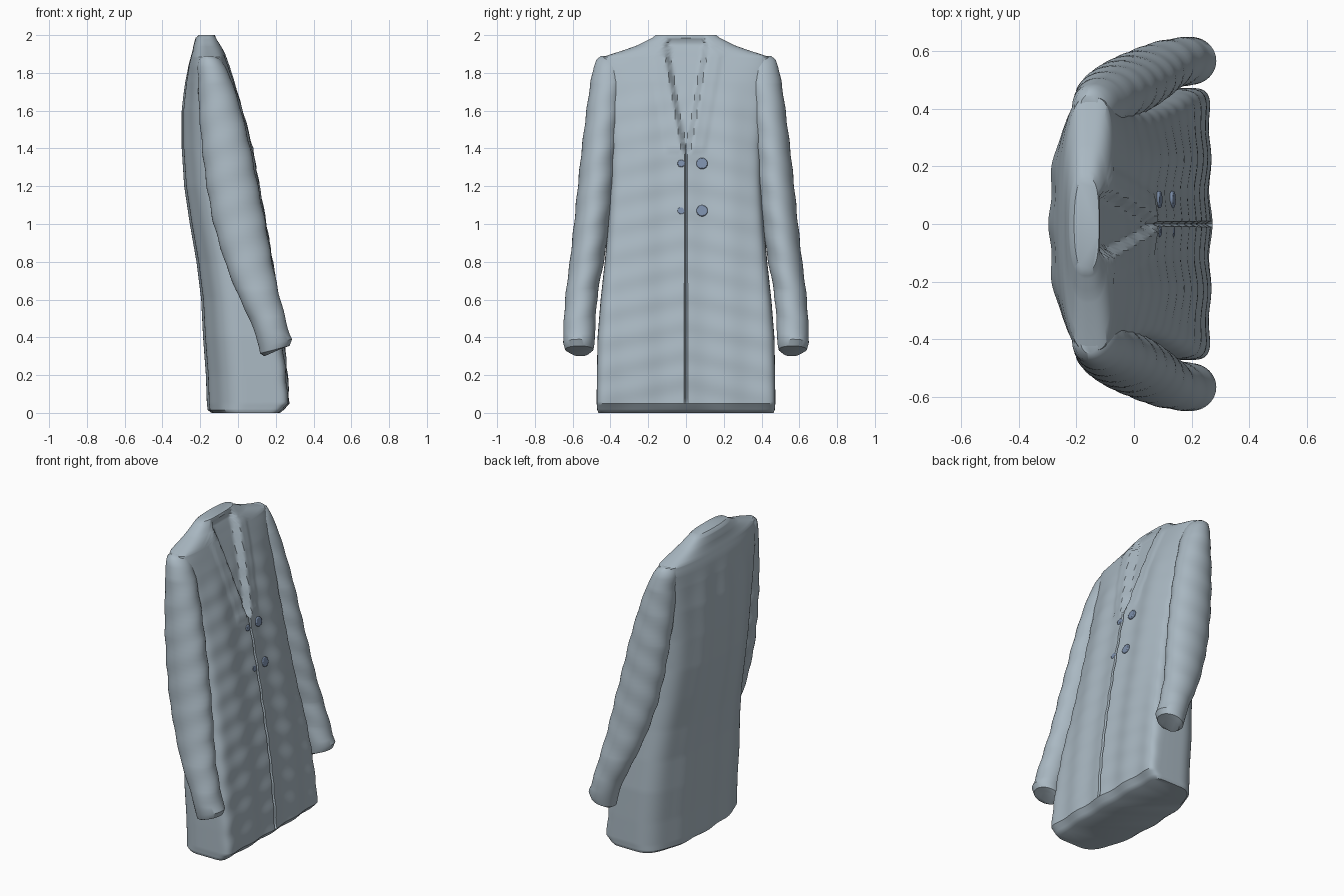
import bpy, bmesh
from math import sin, cos, pi
from mathutils import Vector

if "Cube" in bpy.data.objects:
    bpy.data.objects.remove(bpy.data.objects["Cube"])


def material(name, color):
    m = bpy.data.materials.new(name)
    m.diffuse_color = color
    m.use_nodes = True
    m.node_tree.nodes["Principled BSDF"].inputs["Base Color"].default_value = m.diffuse_color
    return m


cloth = material("blue_grey_cloth", (0.40, 0.48, 0.54, 1))
dark = material("dark_blue", (0.20, 0.27, 0.40, 1))


def sample(keys, z):
    """Interpolate key rows (z, a, b, ...) at height z."""
    if z <= keys[0][0]:
        return keys[0][1:]
    for a, b in zip(keys, keys[1:]):
        if z <= b[0]:
            t = (z - a[0]) / (b[0] - a[0])
            return [p + (q - p) * t for p, q in zip(a[1:], b[1:])]
    return keys[-1][1:]


def step(v):
    v = min(1, max(0, v))
    return v * v * (3 - 2 * v)


def loft(name, rings, mat):
    bm = bmesh.new()
    loops = [[bm.verts.new(p) for p in r] for r in rings]
    n = len(loops[0])
    for a, b in zip(loops, loops[1:]):
        for i in range(n):
            j = (i + 1) % n
            bm.faces.new((a[i], a[j], b[j], b[i]))
    bm.faces.new(loops[0])
    bm.faces.new(loops[-1])
    bmesh.ops.recalc_face_normals(bm, faces=bm.faces[:])
    me = bpy.data.meshes.new(name)
    bm.to_mesh(me)
    bm.free()
    ob = bpy.data.objects.new(name, me)
    bpy.context.collection.objects.link(ob)
    me.materials.append(mat)
    return ob


# Body profile: z, back x, front x, half width, front squareness
BODY = [(0.0, -0.135, 0.215, 0.463, 12), (0.015, -0.155, 0.235, 0.47, 12),
        (0.05, -0.16, 0.266, 0.473, 12), (0.2, -0.165, 0.258, 0.472, 10),
        (0.4, -0.18, 0.238, 0.468, 8), (0.6, -0.19, 0.212, 0.452, 7),
        (0.8, -0.215, 0.18, 0.43, 6), (1.0, -0.25, 0.146, 0.412, 6),
        (1.2, -0.28, 0.11, 0.40, 6), (1.4, -0.293, 0.072, 0.40, 5),
        (1.6, -0.293, 0.022, 0.415, 4.5), (1.75, -0.277, -0.022, 0.435, 4),
        (1.84, -0.262, -0.052, 0.45, 4), (1.885, -0.25, -0.068, 0.44, 4),
        (1.92, -0.24, -0.08, 0.33, 3.5), (1.945, -0.236, -0.09, 0.26, 3),
        (1.985, -0.225, -0.11, 0.18, 3), (2.0, -0.208, -0.122, 0.16, 3)]
HALF = 90


def front_detail(y, z):
    """Centre slit, neck opening, raised lapels and cloth folds."""
    a = abs(y)
    fade = step((1.85 - z) / 0.3)
    d = fade * (0.005 * cos(a * 28) + 0.0025 * sin(z * 42 + 9 * a))
    if 0.05 < z < 1.42 and a < 0.004:
        d -= 0.02
    if z >= 1.4:
        edge = 0.012 + 0.085 * (z - 1.4) / 0.5
        d -= 0.034 * step((edge + 0.015 - a) / 0.03) * step((2.0 - z) / 0.05)
        d += 0.006 * step((a - edge) / 0.02) * step((edge + 0.1 - a) / 0.02) * step((1.95 - z) / 0.05)
    return d


def body_ring(z):
    xb, xf, w, n = sample(BODY, z)
    xm = xb + (xf - xb) * 0.5
    pts = []
    for i in range(HALF + 1):
        s = sin(-pi / 2 + pi * i / HALF)
        if abs(i - HALF // 2) == 1:
            s *= 0.6
        bulge = max(0, 1 - abs(s) ** n) ** (1 / n)
        pts.append((xm + (xf - xm + front_detail(w * s, z)) * bulge, w * s, z))
    for i in range(1, HALF):
        s = sin(pi / 2 - pi * i / HALF)
        bulge = max(0, 1 - abs(s) ** 2.5) ** (1 / 2.5)
        fold = 0.005 * cos(s * 13) * step((1.85 - z) / 0.2)
        pts.append((xm - (xm - xb + fold) * bulge, w * s, z))
    return pts


levels = sorted({round(i * 0.02, 3) for i in range(101)} | {k[0] for k in BODY})
coat_body = loft("coat_body", [body_ring(z) for z in levels], cloth)

# Sleeve profile: z, centre x, centre y, radius x, radius y
SLEEVE = [(0.32, 0.185, 0.56, 0.045, 0.05), (0.335, 0.195, 0.565, 0.078, 0.075),
          (0.37, 0.198, 0.567, 0.088, 0.083), (0.5, 0.155, 0.563, 0.096, 0.084),
          (0.65, 0.10, 0.55, 0.112, 0.085), (0.8, 0.055, 0.525, 0.125, 0.09),
          (1.0, 0.008, 0.498, 0.138, 0.095), (1.2, -0.03, 0.475, 0.136, 0.098),
          (1.4, -0.062, 0.457, 0.128, 0.095), (1.6, -0.095, 0.435, 0.112, 0.092),
          (1.75, -0.12, 0.418, 0.09, 0.088), (1.83, -0.14, 0.41, 0.075, 0.078),
          (1.87, -0.15, 0.41, 0.058, 0.065), (1.89, -0.155, 0.41, 0.03, 0.04)]


def sleeve_ring(z, side):
    cx, cy, rx, ry = sample(SLEEVE, z)
    pts = []
    for i in range(40):
        t = 2 * pi * i / 40
        k = 1 + 0.02 * sin(z * 38 + 2 * t) * (0.4 < z < 1.8)
        pts.append((cx + rx * k * cos(t), side * (cy + ry * k * sin(t)),
                    z + 0.02 * cos(t) * (z < 0.4)))
    return pts


levels = sorted({round(0.42 + i * 0.03, 3) for i in range(48)} | {k[0] for k in SLEEVE})
sleeves = [loft(name, [sleeve_ring(z, s) for z in levels], cloth)
           for name, s in (("right_sleeve", -1), ("left_sleeve", 1))]

# Buttons and their matching buttonholes on the sloping front
details = []
for z in (1.32, 1.07):
    for name, y, r in (("button", 0.085, 0.03), ("buttonhole", -0.025, 0.02)):
        x = sample(BODY, z)[1] - 0.001
        bpy.ops.mesh.primitive_cylinder_add(vertices=24, radius=r, depth=0.016, location=(x, y, z))
        ob = bpy.context.object
        ob.name = name
        ob.rotation_euler = Vector((1, 0, 0.2)).to_track_quat('Z', 'Y').to_euler()
        bev = ob.modifiers.new("soft_edge", 'BEVEL')
        bev.width, bev.segments = 0.005, 2
        ob.data.materials.append(dark)
        details.append(ob)

# Smooth shading with crisp seams
bpy.ops.object.select_all(action='DESELECT')
for ob in [coat_body] + sleeves + details:
    ob.select_set(True)
bpy.context.view_layer.objects.active = coat_body
bpy.ops.object.shade_smooth_by_angle(angle=0.7)
